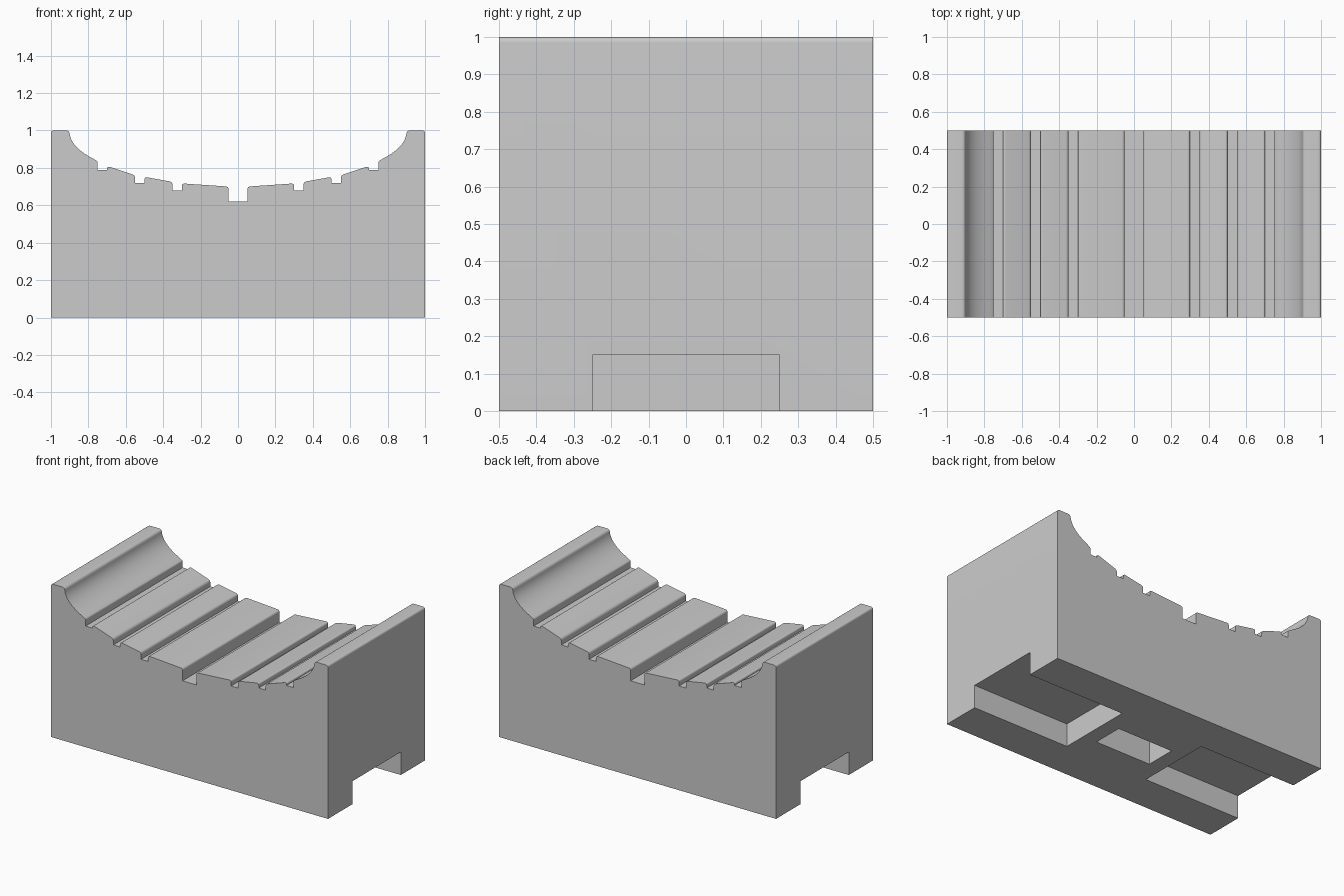
import bpy, bmesh
from mathutils import Vector

if "Cube" in bpy.data.objects:
    bpy.data.objects.remove(bpy.data.objects["Cube"])

GREY = (0.6, 0.6, 0.6, 1)
mat = bpy.data.materials.new("plain grey")
mat.use_nodes = True
mat.diffuse_color = GREY
mat.node_tree.nodes["Principled BSDF"].inputs["Base Color"].default_value = GREY


def bezier(a, b, c, steps):
    a, b, c = Vector(a), Vector(b), Vector(c)
    ts = [i / steps for i in range(steps + 1)]
    return [a * (1 - t) ** 2 + b * 2 * t * (1 - t) + c * t * t for t in ts]


def rounded(before, corner, after, radius):
    """Replace a sharp corner by a small arc."""
    p = Vector(corner)
    start = p + (Vector(before) - p).normalized() * radius
    end = p + (Vector(after) - p).normalized() * radius
    return bezier(start, p, end, 6)


def box_cutter(name, x0, x1, half_width, height):
    bpy.ops.mesh.primitive_cube_add(size=1, location=((x0 + x1) / 2, 0, height / 2 - 0.1))
    ob = bpy.context.object
    ob.name = name
    ob.scale = (x1 - x0, 2 * half_width, height + 0.2)
    ob.hide_render = True
    ob.hide_set(True)
    return ob


# Half of the cradle outline: lands between grooves, from the middle outwards
# (inner x, inner z, outer x, outer z, depth z of the groove before it)
lands = [
    (0.05, 0.70, 0.30, 0.717, 0.62),
    (0.35, 0.725, 0.50, 0.752, 0.68),
    (0.55, 0.76, 0.70, 0.81, 0.72),
]
LIP = 0.016
half = []
for x0, z0, x1, z1, floor in lands:
    half.append(Vector((x0, floor)))
    half += rounded((x0, floor), (x0, z0), (x1, z1), LIP)
    half += rounded((x0, z0), (x1, z1), (x1, floor), LIP)
    half.append(Vector((x1, {0.30: 0.68, 0.50: 0.72, 0.70: 0.79}[x1])))

# Outer groove, hollow flank and raised rim
half += [Vector((0.75, 0.79))]
half += rounded((0.75, 0.79), (0.75, 0.835), (0.80, 0.866), 0.008)
half += bezier((0.77, 0.847), (0.885, 0.905), (0.899, 0.975), 12)
half += rounded((0.899, 0.975), (0.903, 1), (1, 1), 0.018)
half += rounded((0.9, 1), (1, 1), (1, 0), 0.016)
half.append(Vector((1, 0)))

outline = half + [Vector((-p.x, p.y)) for p in reversed(half)]

# Extrude the outline from front to back
bm = bmesh.new()
face = bm.faces.new([bm.verts.new((p.x, -0.5, p.y)) for p in outline])
new = bmesh.ops.extrude_face_region(bm, geom=[face])["geom"]
bmesh.ops.translate(bm, vec=(0, 1, 0), verts=[v for v in new if isinstance(v, bmesh.types.BMVert)])
bmesh.ops.recalc_face_normals(bm, faces=bm.faces)
mesh = bpy.data.meshes.new("cradle_block")
bm.to_mesh(mesh)
bm.free()
block = bpy.data.objects.new("cradle_block", mesh)
bpy.context.collection.objects.link(block)
mesh.materials.append(mat)

# Slots open at both ends and a pocket in the middle of the underside
cutters = [
    box_cutter("left_slot_cutter", 0.3, 1.2, 0.25, 0.15),
    box_cutter("right_slot_cutter", -1.2, -0.3, 0.25, 0.15),
    box_cutter("middle_pocket_cutter", -0.2, 0.2, 0.1, 0.2),
]
bpy.ops.object.select_all(action="DESELECT")
block.select_set(True)
bpy.context.view_layer.objects.active = block
for cutter in cutters:
    mod = block.modifiers.new(cutter.name, "BOOLEAN")
    mod.operation = "DIFFERENCE"
    mod.solver = "EXACT"
    mod.object = cutter
    bpy.ops.object.modifier_apply(modifier=mod.name)
for cutter in cutters:
    bpy.data.objects.remove(cutter)

bpy.ops.object.shade_smooth_by_angle(angle=0.52)
